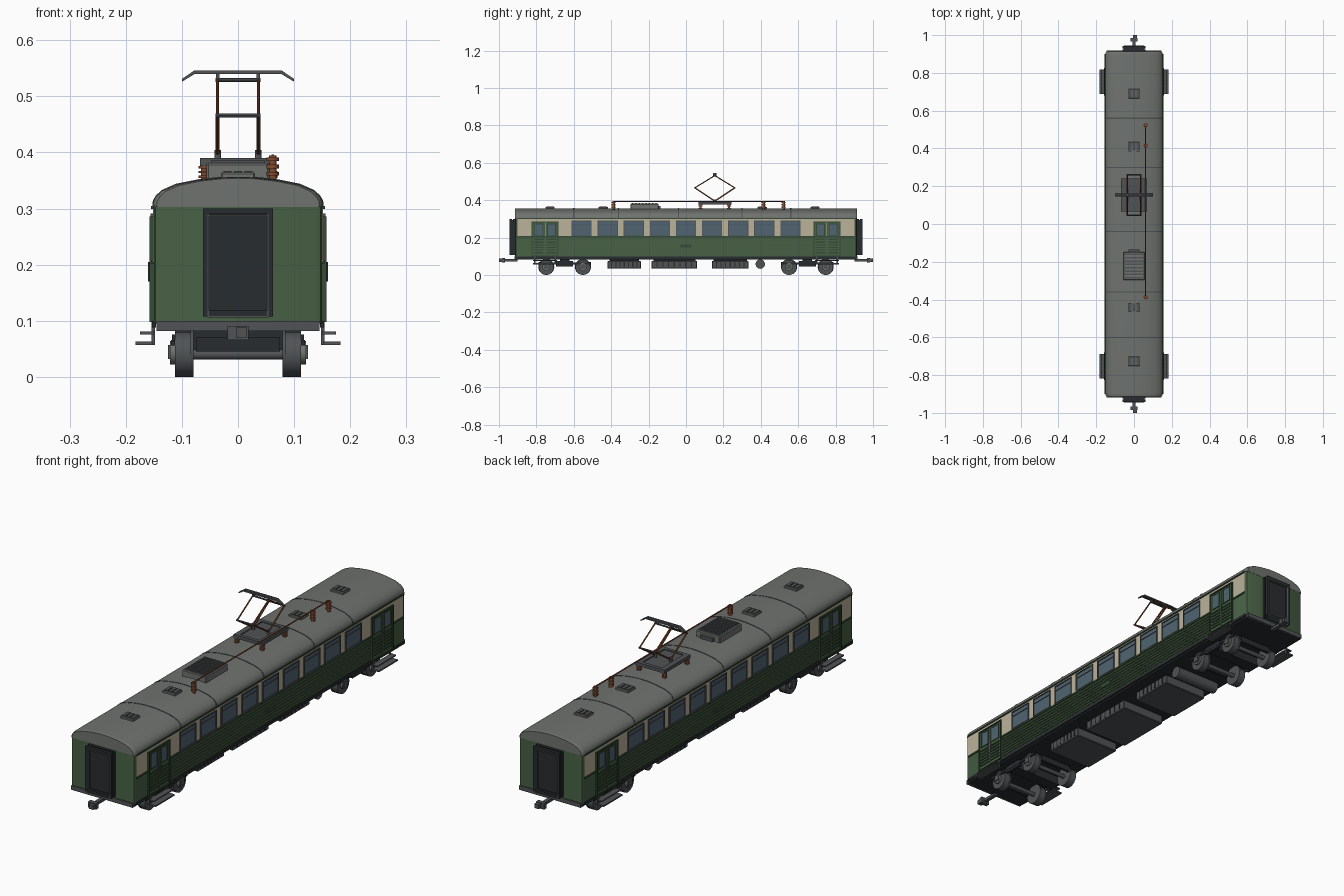
import bpy, bmesh, math
from mathutils import Vector, Matrix

if "Cube" in bpy.data.objects:
    bpy.data.objects.remove(bpy.data.objects["Cube"])

COL = {"green": (.065, .12, .06), "dkgreen": (.035, .07, .035), "cream": (.50, .45, .33),
       "roof": (.16, .17, .16), "steel": (.08, .085, .09), "dark": (.022, .025, .028),
       "glass": (.08, .13, .17), "copper": (.22, .07, .03)}
MATS = {}

def finish(name, bm, col, smooth=False):
    bmesh.ops.recalc_face_normals(bm, faces=bm.faces)
    me = bpy.data.meshes.new(name)
    bm.to_mesh(me)
    bm.free()
    ob = bpy.data.objects.new(name, me)
    bpy.context.collection.objects.link(ob)
    if col not in MATS:
        MATS[col] = bpy.data.materials.new(col)
        MATS[col].diffuse_color = (*COL[col], 1)
    me.materials.append(MATS[col])
    if smooth:
        bpy.context.view_layer.objects.active = ob
        ob.select_set(True)
        bpy.ops.object.shade_smooth_by_angle(angle=math.radians(35))
        ob.select_set(False)
    return ob

def signs(mirror):
    return [(sx, sy) for sx in ((1, -1) if "x" in mirror else (1,))
            for sy in ((1, -1) if "y" in mirror else (1,))]

def boxes(name, items, col, mirror="", bevel=0):
    """Each item is (x0, x1, y0, y1, z0, z1)."""
    bm = bmesh.new()
    for x0, x1, y0, y1, z0, z1 in items:
        for sx, sy in signs(mirror):
            m = Matrix.Translation((sx*(x0+x1)/2, sy*(y0+y1)/2, (z0+z1)/2)) @ \
                Matrix.Diagonal((x1-x0, y1-y0, z1-z0, 1))
            bmesh.ops.create_cube(bm, size=1, matrix=m)
    if bevel:
        bmesh.ops.bevel(bm, geom=bm.edges[:], offset=bevel, segments=1, affect='EDGES')
    return finish(name, bm, col)

def rods(name, items, col, mirror="", sides=12):
    """Each item is (start, end, radius)."""
    bm = bmesh.new()
    for a, b, r in items:
        for sx, sy in signs(mirror):
            p, q = (Vector((v[0]*sx, v[1]*sy, v[2])) for v in (a, b))
            m = Matrix.Translation((p+q)/2) @ (q-p).to_track_quat('Z', 'Y').to_matrix().to_4x4()
            bmesh.ops.create_cone(bm, cap_ends=True, segments=sides, radius1=r, radius2=r,
                                  depth=(q-p).length, matrix=m)
    return finish(name, bm, col, True)

def loft(name, sections, col, smooth=True):
    bm = bmesh.new()
    rings = [[bm.verts.new(p) for p in s] for s in sections]
    n = len(rings[0])
    for a, b in zip(rings, rings[1:]):
        for i in range(n):
            bm.faces.new((a[i], a[(i+1) % n], b[(i+1) % n], b[i]))
    bm.faces.new(rings[0])
    bm.faces.new(rings[-1])
    return finish(name, bm, col, smooth)

def frame(x0, x1, y0, y1, z0, z1, t):
    return [(x0, x1, y0, y0+t, z0, z1), (x0, x1, y1-t, y1, z0, z1),
            (x0, x1, y0, y1, z0, z0+t), (x0, x1, y0, y1, z1-t, z1)]

# body shell with chamfered corners in plan
def plan(z, hx=.15, hy=.913, c=.011):
    q = [(hx, hy-c), (hx-c*.3, hy-c*.3), (hx-c, hy)]
    half = q + [(-x, y) for x, y in reversed(q)]
    return [(x, y, z) for x, y in half + [(-x, -y) for x, y in half]]
loft("body_shell", [plan(.095), plan(.312)], "green")

# arched roof with slightly tapered ends
HALF = [(.152, .303), (.151, .313), (.146, .322), (.135, .332), (.11, .343), (.07, .351), (.03, .3555)]
ARCH = HALF + [(0, .3565)] + [(-x, z) for x, z in reversed(HALF)]
def arch(y, s=1, lift=0):
    return [(x*s, y, .303+(z-.303)*s+lift) for x, z in ARCH]
loft("roof", [arch(-.914, .955), arch(-.908, .985), arch(-.895), arch(.895),
              arch(.908, .985), arch(.914, .955)], "roof")
for i, y in enumerate((-.6, -.36, -.04, .3, .56)):
    loft(f"roof_seam_{i}", [arch(y-.003, 1.005, .001), arch(y+.003, 1.005, .001)], "steel")
boxes("roof_gutter", [(.149, .155, -.9, .9, .299, .305)], "dkgreen", "x")

# underframe and sills
boxes("underframe", [(-.145, .145, -.912, .912, .082, .1)], "dark")
boxes("headstock", [(-.145, .145, .905, .918, .082, .1)], "steel", "y")
boxes("side_sill", [(.146, .153, -.9, .9, .088, .1)], "dark", "x")

# cream window band, belt rail and corrugated lower panels
boxes("window_band", [(.149, .1515, -.9, .9, .207, .299)], "cream", "x")
boxes("belt_rail", [(.149, .1545, -.9, .9, .201, .208)], "dkgreen", "x")
boxes("side_corrugation", [(.149, .1545, -.675, .675, .106+.0135*i, .112+.0135*i)
                           for i in range(7)], "green", "x")
boxes("blank_side_plate", [(.152, .156, -.03, .03, .147, .162)], "dkgreen", "x")

# nine side windows
WY = [(i-4)*.1395 for i in range(9)]
boxes("window_glass", [(.149, .1527, y-.05, y+.05, .212, .288) for y in WY], "glass", "x")
boxes("window_frame", [b for y in WY for b in frame(.15, .156, y-.054, y+.054, .208, .291, .004)
                       + [(.15, .1555, y-.05, y+.05, .267, .271)]], "steel", "x")

# double doors at each corner
D = .753
LEAF = (D-.034, D+.034)
boxes("door_leaf", [(.149, .1545, c-.0325, c+.0325, .102, .28) for c in LEAF], "green", "xy")
boxes("door_frame", frame(.149, .158, D-.072, D+.072, .098, .286, .005), "dkgreen", "xy")
boxes("door_glass", [(.15, .1555, c-.02, c+.02, .209, .272) for c in LEAF], "glass", "xy")
boxes("door_window_frame", [b for c in LEAF for b in frame(.15, .157, c-.023, c+.023, .206, .275, .004)],
      "dkgreen", "xy")
boxes("door_louvre", [(.15, .158, c-.026, c+.026, .116+.014*i, .122+.014*i)
                      for c in LEAF for i in range(6)], "dkgreen", "xy")
rods("door_handle", [((.159, D+s*.008, .17), (.159, D+s*.008, .205), .0018) for s in (1, -1)],
     "steel", "xy", 8)

# entrance steps
boxes("entrance_step", [(.152, .183, D-.064, D+.064, .057, .063),
                        (.15, .175, D-.064, D+.064, .076, .081)], "steel", "xy")
boxes("step_bracket", [(.148, .154, D+s*.055-.004, D+s*.055+.004, .057, .1) for s in (1, -1)],
      "steel", "xy")

# end gangways
def end_frame(h, z0, z1, t, y0, y1):
    return [(-h, -h+t, y0, y1, z0, z1), (h-t, h, y0, y1, z0, z1),
            (-h, h, y0, y1, z1-t, z1), (-h, h, y0, y1, z0, z0+t)]
boxes("gangway_bellows", end_frame(.062, .108, .3, .012, .908, .924)
      + end_frame(.056, .112, .294, .008, .92, .932)
      + end_frame(.062, .108, .3, .01, .93, .943), "dark", "y")
boxes("gangway_door", [(-.053, .053, .908, .93, .108, .288)], "dark", "y")
boxes("gangway_door_trim", end_frame(.054, .106, .289, .0025, .925, .9445), "steel", "y")

# couplers
boxes("coupler", [(-.008, .008, .9, .97, .073, .085), (-.019, .019, .967, .985, .066, .091),
                  (-.004, .016, .98, 1.0, .07, .088)], "steel", "y")

# bogies
AX = (.551, .747)
B = sum(AX)/2
rods("wheel", [i for y in AX for i in (((.084, y, .04), (.112, y, .04), .04),
                                       ((.079, y, .043), (.085, y, .043), .043))], "steel", "xy", 24)
rods("axle", [((-.1, y, .04), (.1, y, .04), .009) for y in AX], "steel", "y")
rods("axle_hub", [((.11, y, .043), (.121, y, .043), .021) for y in AX], "roof", "xy", 16)
boxes("axle_box", [(.11, .125, y-.013, y+.013, .032, .057) for y in AX], "steel", "xy")
boxes("bogie_frame", [(.1125, .119, B-.14, B+.14, .056, .066),
                      (.109, .118, B-.045, B+.045, .046, .076)], "dark", "xy")
boxes("bogie_bolster", [(-.112, .112, B-.025, B+.025, .045, .083),
                        (-.075, .075, B-.14, B-.128, .045, .07),
                        (-.075, .075, B+.128, B+.14, .045, .07)], "dark", "y")

# underfloor equipment
EQ = ((-.42, -.24), (-.185, .06), (.138, .335))
boxes("equipment_box", [(-.105, .105, a, b, .034, .074) for a, b in EQ], "steel", bevel=.003)
boxes("equipment_mount", [(-.095, .095, a+.01, b-.01, .07, .084) for a, b in EQ], "dark")
boxes("equipment_rib", [(.104, .107, a+(b-a)*k/8-.003, a+(b-a)*k/8+.003, .042, .068)
                        for a, b in EQ for k in range(1, 8)], "dark", "x")
rods("air_tank", [((-.105, .397, .058), (.105, .397, .058), .025)], "steel", "", 20)

# roof ventilators
VY = (.69, .408, -.442, -.727)
boxes("roof_vent", [(-.03, .03, y-.025, y+.025, .35, .364) for y in VY], "roof", bevel=.002)
boxes("roof_vent_slat", [(x-.007, x+.007, y-.02, y+.02, .363, .367) for y in VY
                         for x in (-.019, 0, .019)], "steel")

# resistor box
boxes("resistor_box", [(-.056, .056, -.297, -.148, .345, .381)], "roof", bevel=.003)
boxes("resistor_slat", [(-.048, .048, y-.004, y+.004, .38, .386)
                        for y in [-.285+.0178*i for i in range(8)]], "steel")
boxes("resistor_end", [(-.03, .03, -.148, -.136, .35, .37)], "steel")

# insulators and roof conductor
def insulator(x, y, z0, z1, r):
    n = 4
    h = (z1-z0)/n
    return [((x, y, z0), (x, y, z1), r*.6)] + \
           [((x, y, z0+h*(i+.2)), (x, y, z0+h*(i+.7)), r) for i in range(n)]
rods("conductor_insulator", [i for y in (-.387, .415, .522) for i in insulator(.062, y, .343, .395, .011)],
     "copper")
rods("roof_conductor", [((.062, -.39, .394), (.062, .525, .394), .0028)], "copper", "", 8)
rods("pantograph_insulator", [i for y in (.078, .23) for i in insulator(.06, y, .345, .378, .01)],
     "copper", "x")

# pantograph base
P = .154
boxes("pantograph_base", [(-.068, .068, P-.088, P-.073, .376, .39), (-.068, .068, P+.073, P+.088, .376, .39),
                          (-.068, -.045, P-.088, P+.088, .376, .39), (.045, .068, P-.088, P+.088, .376, .39),
                          (-.046, .046, P-.075, P+.075, .378, .386)], "steel")
rods("pantograph_pivot", [((.036, P, .384), (.036, P, .404), .006)], "steel", "x")

# pantograph diamond arms, crossbars and collector
X, K, T = .0365, .107, .529
rods("pantograph_arm", [i for s in (1, -1) for i in (
    ((X, P+s*.006, .399), (X, P+s*K, .466), .0035), ((X, P+s*K, .466), (X, P+s*.004, T), .003))],
    "copper", "x", 8)
rods("pantograph_crossbar", [((-.04, P+d, z), (.04, P+d, z), .0035)
                             for d, z in ((K, .466), (-K, .466), (0, T))], "steel", "", 8)
boxes("collector_post", [(.033, .039, P-.003, P+.003, .527, .542)], "steel", "x")
for d in (-.005, .005):
    prof = [(-.1, .526), (-.077, .54), (.077, .54), (.1, .526),
            (.1, .531), (.078, .546), (-.078, .546), (-.1, .531)]
    loft("collector_strip", [[(x, P+d+e, z) for x, z in prof] for e in (-.004, .004)], "steel", False)

for m in bpy.data.materials:
    if m.users and not m.is_grease_pencil:
        m.use_nodes = True
        m.node_tree.nodes["Principled BSDF"].inputs["Base Color"].default_value = m.diffuse_color
